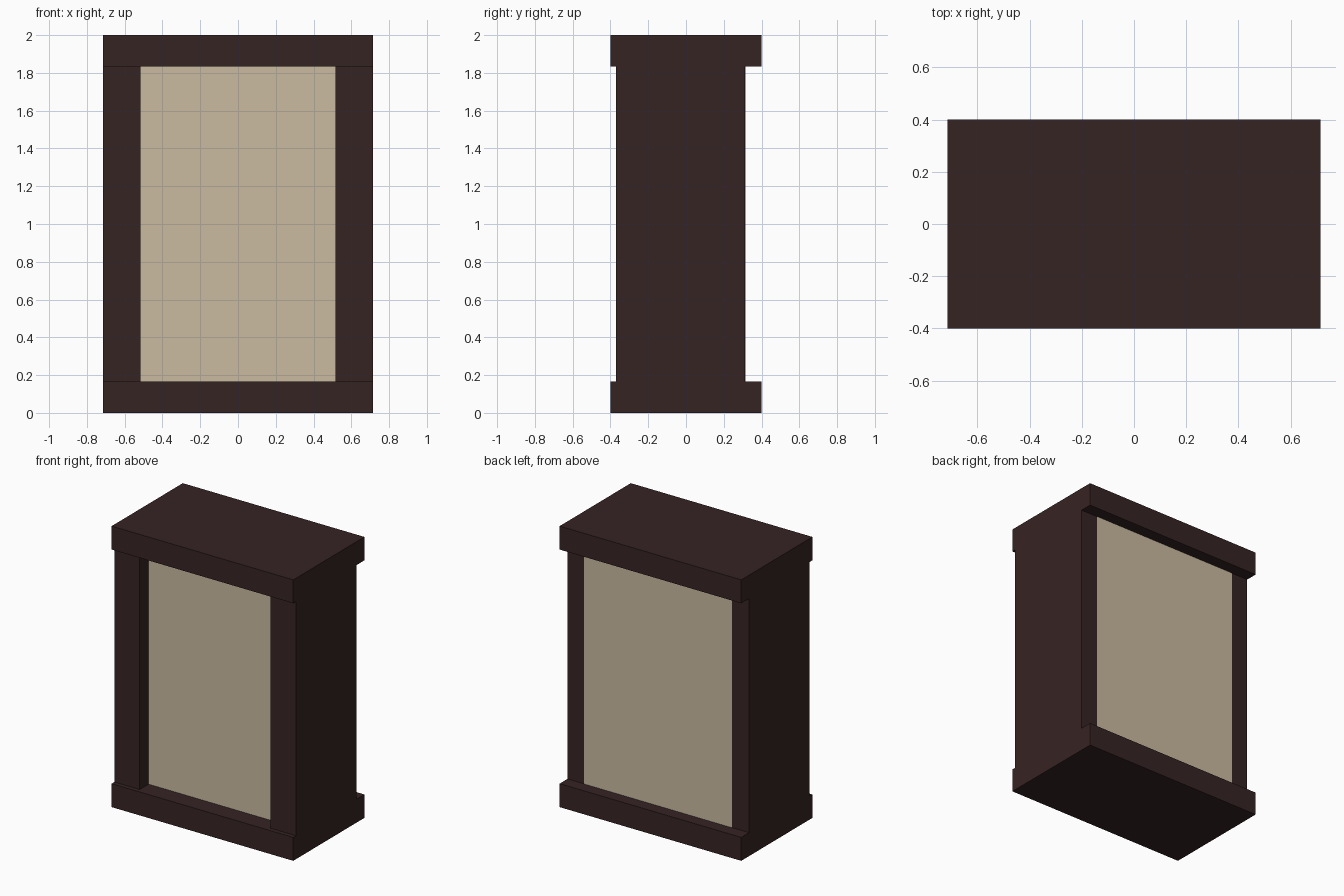
import bpy

if "Cube" in bpy.data.objects:
    bpy.data.objects.remove(bpy.data.objects["Cube"], do_unlink=True)


def material(name, color):
    m = bpy.data.materials.new(name)
    m.use_nodes = True
    m.diffuse_color = color
    bsdf = next(n for n in m.node_tree.nodes if n.type == 'BSDF_PRINCIPLED')
    bsdf.inputs["Base Color"].default_value = color
    return m


def box(name, lo, hi, mat):
    """Axis-aligned box between two corners."""
    centre = [(a + b) / 2 for a, b in zip(lo, hi)]
    bpy.ops.mesh.primitive_cube_add(size=1, location=centre)
    ob = bpy.context.object
    ob.name = name
    ob.scale = [b - a for a, b in zip(lo, hi)]
    bpy.ops.object.transform_apply(location=False, rotation=False, scale=True)
    ob.data.materials.append(mat)
    return ob


wood = material("dark wood", (0.037, 0.017, 0.017, 1))
cream = material("cream panel", (0.597, 0.497, 0.356, 1))

W, D = 0.715, 0.40          # half width and half depth of the caps
RAIL = 0.167                # cap height
FRONT, BACK = -0.37, 0.312  # post faces

# Base and top caps
box("bottom_cap", (-W, -D, 0), (W, D, RAIL), wood)
box("top_cap", (-W, -D, 2 - RAIL), (W, D, 2), wood)

# Side posts
for side, s in (("left", 1), ("right", -1)):
    xs = sorted((s * 0.515, s * W))
    box(side + "_post", (xs[0], FRONT, RAIL), (xs[1], BACK, 2 - RAIL), wood)

# Recessed panel, with a wider plate covering the back
box("panel", (-0.515, -0.27, RAIL), (0.515, BACK, 2 - RAIL), cream)
box("back_plate", (-0.582, BACK, RAIL), (0.582, BACK + 0.002, 2 - RAIL), cream)
